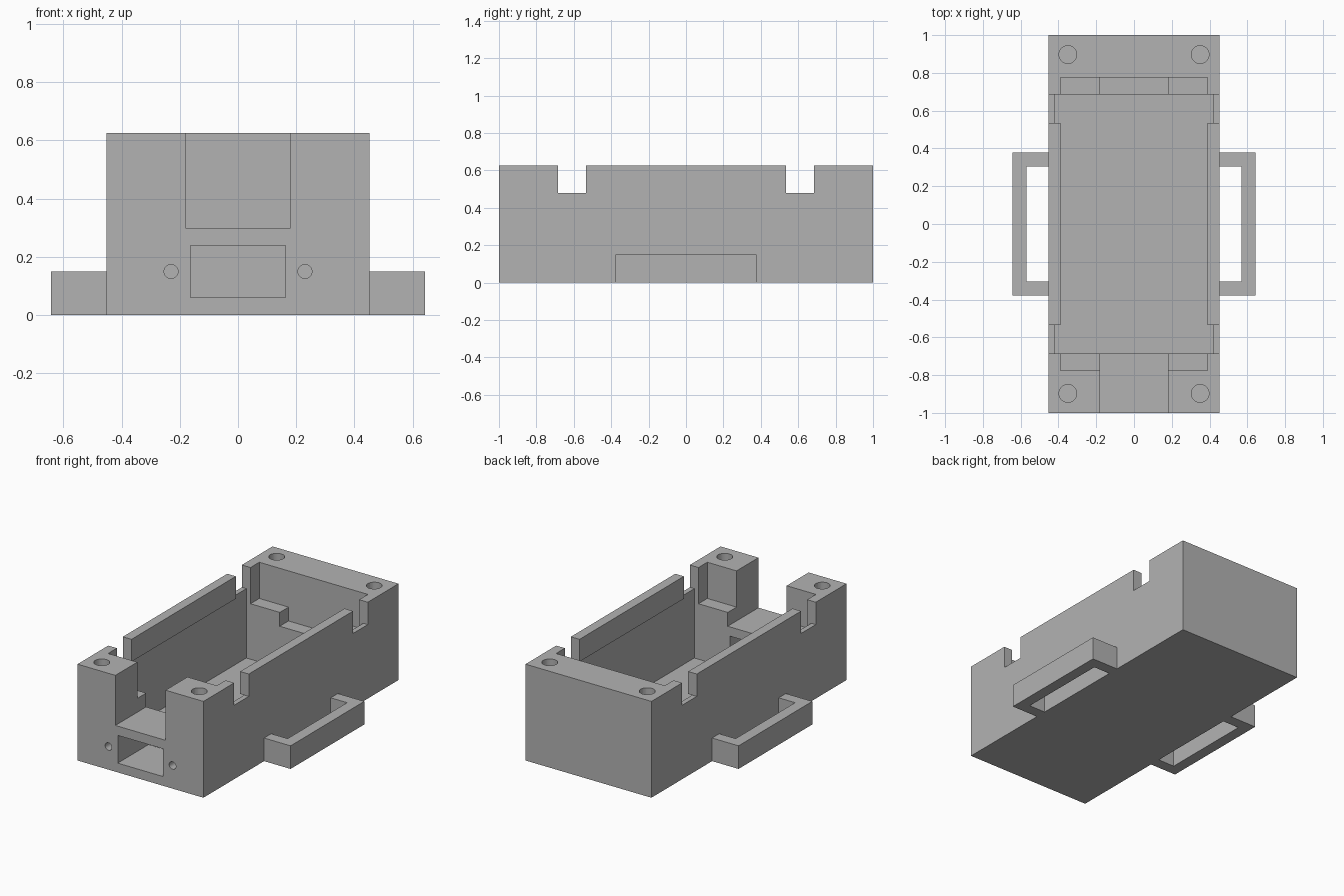
import bpy
import bmesh
from mathutils import Matrix, Vector

cube = bpy.data.objects.get("Cube")
if cube:
    bpy.data.objects.remove(cube, do_unlink=True)

grey = bpy.data.materials.new("plain_grey")
grey.use_nodes = True
colour = (0.45, 0.45, 0.45, 1)
grey.diffuse_color = colour
grey.node_tree.nodes["Principled BSDF"].inputs["Base Color"].default_value = colour


def finish(name, bm):
    mesh = bpy.data.meshes.new(name)
    bmesh.ops.recalc_face_normals(bm, faces=bm.faces)
    bm.to_mesh(mesh)
    bm.free()
    mesh.materials.append(grey)
    obj = bpy.data.objects.new(name, mesh)
    bpy.context.collection.objects.link(obj)
    return obj


def box(name, low, high):
    low, high = Vector(low), Vector(high)
    bm = bmesh.new()
    matrix = Matrix.Translation((low + high) / 2) @ Matrix.Diagonal((*(high - low), 1))
    bmesh.ops.create_cube(bm, size=1, matrix=matrix)
    return finish(name, bm)


def rod(name, centre, radius, length, axis):
    bm = bmesh.new()
    turn = Matrix.Rotation(1.5707963, 4, "X") if axis == "Y" else Matrix()
    bmesh.ops.create_cone(bm, cap_ends=True, segments=32, radius1=radius, radius2=radius,
                          depth=length, matrix=Matrix.Translation(centre) @ turn)
    return finish(name, bm)


def cut(target, cutter):
    cutter.hide_render = True
    mod = target.modifiers.new("cut", "BOOLEAN")
    mod.operation = "DIFFERENCE"
    mod.solver = "EXACT"
    mod.object = cutter
    bpy.context.view_layer.objects.active = target
    bpy.ops.object.modifier_apply(modifier=mod.name)
    bpy.data.objects.remove(cutter, do_unlink=True)


# Housing block
housing = box("housing", (-0.452, -1, 0), (0.452, 1, 0.625))

# Main cavity, end ledges, deeper centre recess and open front slot
cut(housing, box("cavity_cutter", (-0.42, -0.685, 0.03), (0.42, 0.685, 0.48)))
cut(housing, box("ledge_cutter", (-0.39, -0.775, 0.39), (0.39, 0.775, 0.8)))
cut(housing, box("slot_cutter", (-0.18, -1.2, 0.3), (0.18, 0.775, 0.8)))

# Notches through the side walls
for low, high in ((-0.685, -0.535), (0.535, 0.685)):
    cut(housing, box("notch_cutter", (-0.7, low, 0.48), (0.7, high, 0.8)))

# Front window
cut(housing, box("window_cutter", (-0.163, -1.2, 0.06), (0.163, -0.6, 0.24)))

# Screw holes in the top corners and beside the window
for side in (-1, 1):
    for end in (-1, 1):
        cut(housing, rod("corner_hole_cutter", (side * 0.35, end * 0.897, 0.625), 0.047, 0.5, "Z"))
    cut(housing, rod("front_hole_cutter", (side * 0.23, -1, 0.15), 0.024, 0.36, "Y"))

# Side strap loops
loop = [(0.44, -0.378), (0.642, -0.378), (0.642, 0.378), (0.44, 0.378),
        (0.44, 0.305), (0.57, 0.305), (0.57, -0.305), (0.44, -0.305)]
for name, side in (("left_strap_loop", 1), ("right_strap_loop", -1)):
    bm = bmesh.new()
    face = bm.faces.new([bm.verts.new((side * x, y, 0)) for x, y in loop])
    top = bmesh.ops.extrude_face_region(bm, geom=[face])["geom"]
    bmesh.ops.translate(bm, vec=(0, 0, 0.15),
                        verts=[v for v in top if isinstance(v, bmesh.types.BMVert)])
    finish(name, bm)
